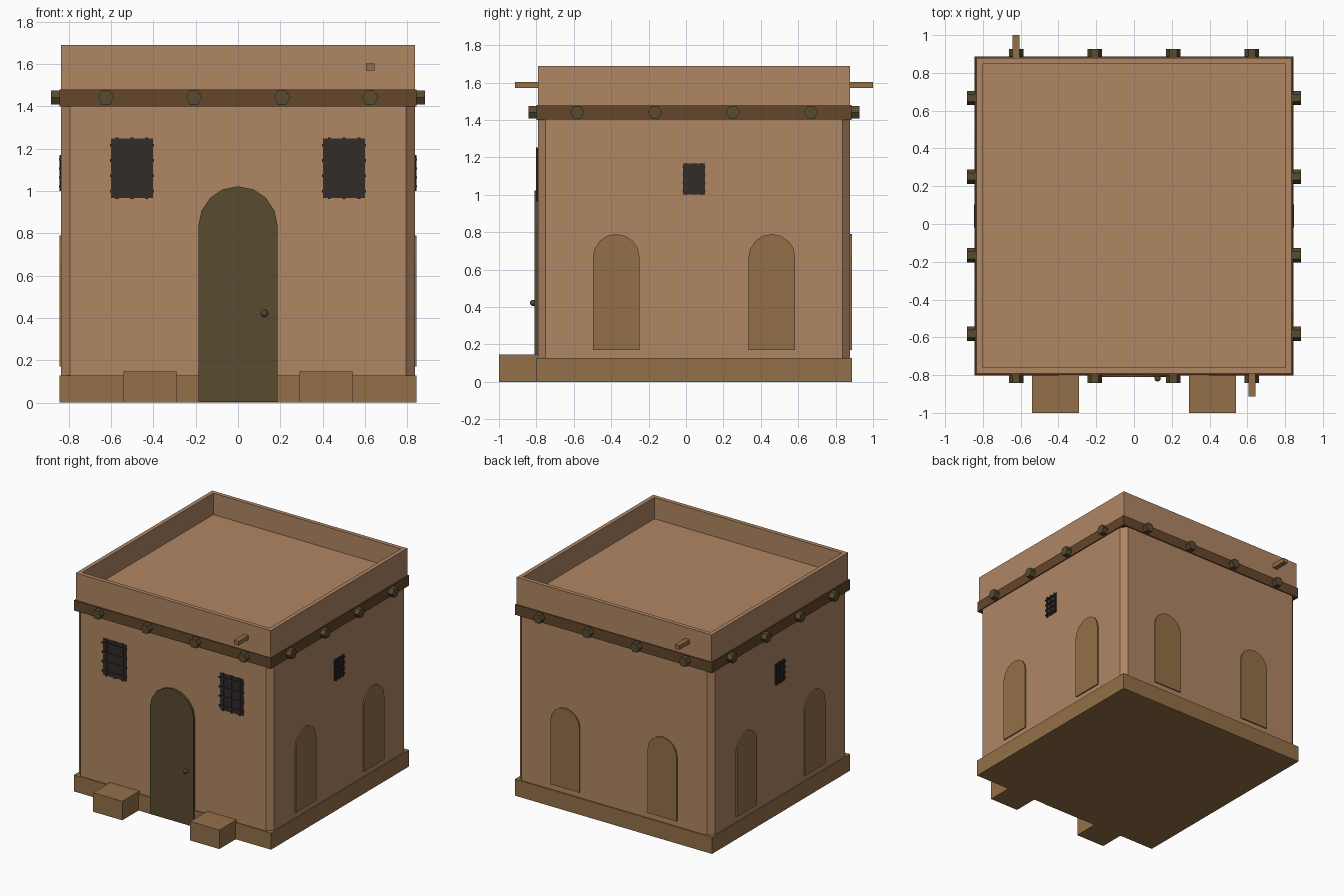
import bpy, bmesh, math
from mathutils import Matrix, Vector

if "Cube" in bpy.data.objects:
    bpy.data.objects.remove(bpy.data.objects["Cube"])

CY = 0.043      # the house body sits slightly behind the origin
H = 0.835       # half width of the walls


def material(name, rgb):
    m = bpy.data.materials.new(name)
    m.diffuse_color = (*rgb, 1)
    m.use_nodes = True
    m.node_tree.nodes["Principled BSDF"].inputs["Base Color"].default_value = m.diffuse_color
    return m


ADOBE = material("adobe", (0.434, 0.238, 0.127))
TAN = material("tan_wood", (0.29, 0.162, 0.065))
DOOR = material("door_wood", (0.098, 0.069, 0.030))
BAND = material("band_wood", (0.127, 0.061, 0.023))
IRON = material("dark_iron", (0.032, 0.024, 0.023))


def side(k):
    """Frame of wall k: local -y points out of that wall (0 front, 1 right, 2 back, 3 left)."""
    return Matrix.Translation((0, CY, 0)) @ Matrix.Rotation(k * math.pi / 2, 4, 'Z')


def finish(bm, name, mat, k=0):
    bmesh.ops.recalc_face_normals(bm, faces=bm.faces)
    me = bpy.data.meshes.new(name)
    bm.to_mesh(me)
    bm.free()
    me.materials.append(mat)
    ob = bpy.data.objects.new(name, me)
    ob.matrix_world = side(k)
    bpy.context.collection.objects.link(ob)
    return ob


def add_box(bm, lo, hi):
    lo, hi = Vector(lo), Vector(hi)
    m = Matrix.Translation((lo + hi) / 2) @ Matrix.Diagonal((*(hi - lo), 1))
    return bmesh.ops.create_cube(bm, size=1, matrix=m)["verts"]


def box(name, lo, hi, mat, k=0):
    bm = bmesh.new()
    add_box(bm, lo, hi)
    return finish(bm, name, mat, k)


def arch(name, x, half, z0, top, out, mat, k):
    """Round-topped panel standing out from wall k."""
    spring = top - half
    pts = [(x - half, z0), (x + half, z0)]
    pts += [(x + half * math.cos(a), spring + half * math.sin(a))
            for a in (i * math.pi / 8 for i in range(9))]
    bm = bmesh.new()
    f = bm.faces.new([bm.verts.new((px, -out, pz)) for px, pz in pts])
    r = bmesh.ops.extrude_face_region(bm, geom=[f])
    vs = [g for g in r["geom"] if isinstance(g, bmesh.types.BMVert)]
    bmesh.ops.translate(bm, verts=vs, vec=(0, 0.03 + out - H, 0))
    return finish(bm, name, mat, k)


def window(name, x, z, w, h, k):
    """Dark panel crossed by a grid of bars."""
    bm = bmesh.new()
    e, b = 0.02 * w, 0.03 * w
    add_box(bm, (x - w / 2 + e, -H - 0.004, z - h / 2 + e), (x + w / 2 - e, -H + 0.03, z + h / 2 - e))
    for i in (-1, 0, 1):
        u = x + i * w * 0.34
        add_box(bm, (u - b, -H - 0.009, z - h / 2), (u + b, -H + 0.01, z + h / 2))
    for i in (-1.5, -0.5, 0.5, 1.5):
        v = z + i * h * 0.25
        add_box(bm, (x - w / 2, -H - 0.011, v - b), (x + w / 2, -H + 0.01, v + b))
    return finish(bm, name, IRON, k)


# walls with chamfered corners
bm = bmesh.new()
add_box(bm, (-H, -H, 0.01), (H, H, 1.44))
upright = [e for e in bm.edges if abs(e.verts[0].co.z - e.verts[1].co.z) > 1]
bmesh.ops.bevel(bm, geom=upright, offset=0.042, segments=1, affect='EDGES')
finish(bm, "walls", ADOBE)

# parapet with sunken roof
bm = bmesh.new()
add_box(bm, (-H, -H, 1.43), (H, H, 1.69))
bm.normal_update()
top = max(bm.faces, key=lambda f: f.calc_center_median().z)
bmesh.ops.inset_region(bm, faces=[top], thickness=0.045)
r = bmesh.ops.extrude_face_region(bm, geom=[top])
bmesh.ops.translate(bm, verts=[g for g in r["geom"] if isinstance(g, bmesh.types.BMVert)],
                    vec=(0, 0, -0.165))
if top.is_valid:
    bmesh.ops.delete(bm, geom=[top], context='FACES_ONLY')
finish(bm, "parapet_roof", ADOBE)

# plinth and timber band
box("plinth", (-0.844, -0.844, 0), (0.844, 0.844, 0.128), TAN)
box("timber_band", (-0.843, -0.843, 1.40), (0.843, 0.843, 1.48), BAND)

# hexagonal log ends on all four sides
for k in range(4):
    for i, u in enumerate((-0.624, -0.208, 0.208, 0.624)):
        bm = bmesh.new()
        m = (Matrix.Translation((u, -0.842, 1.441)) @ Matrix.Rotation(math.pi / 2, 4, 'X'))
        c = bmesh.ops.create_circle(bm, cap_ends=True, segments=6, radius=0.038)
        r = bmesh.ops.extrude_face_region(bm, geom=bm.faces[:])
        vs = [g for g in r["geom"] if isinstance(g, bmesh.types.BMVert)]
        bmesh.ops.translate(bm, verts=vs, vec=(0, 0, 0.042))
        # turn so that two corners point sideways
        ang = math.atan2(bm.verts[:][0].co.y, bm.verts[:][0].co.x)
        bmesh.ops.transform(bm, matrix=m @ Matrix.Rotation(-ang, 4, 'Z'), verts=bm.verts)
        finish(bm, f"log_end_{k}_{i}", DOOR, k)

# rain spouts, front and back
for k in (0, 2):
    box(f"rain_spout_{k}", (0.605, -0.957, 1.57), (0.644, -0.81, 1.602), TAN, k)

# blind arches on the sides and back, small side windows
for k in (1, 2, 3):
    for s in (-1, 1):
        arch(f"arch_panel_{k}_{s}", s * 0.416, 0.125, 0.17, 0.79, 0.844, TAN, k)
for k in (1, 3):
    window(f"side_window_{k}", 0, 1.085, 0.122, 0.17, k)

# front windows and blocks beside the door
for s in (-1, 1):
    window(f"front_window_{s}", s * 0.501, 1.108, 0.208, 0.29, 0)
    box(f"front_block_{s}", (s * 0.416 - 0.125, -1.043, 0), (s * 0.416 + 0.125, -0.82, 0.147), TAN)

# door and knob
arch("door", 0, 0.187, 0.004, 1.022, 0.852, DOOR, 0)
bm = bmesh.new()
bmesh.ops.create_uvsphere(bm, u_segments=12, v_segments=8, radius=0.017,
                          matrix=Matrix.Translation((0.125, -0.86, 0.422)))
finish(bm, "door_knob", DOOR)
